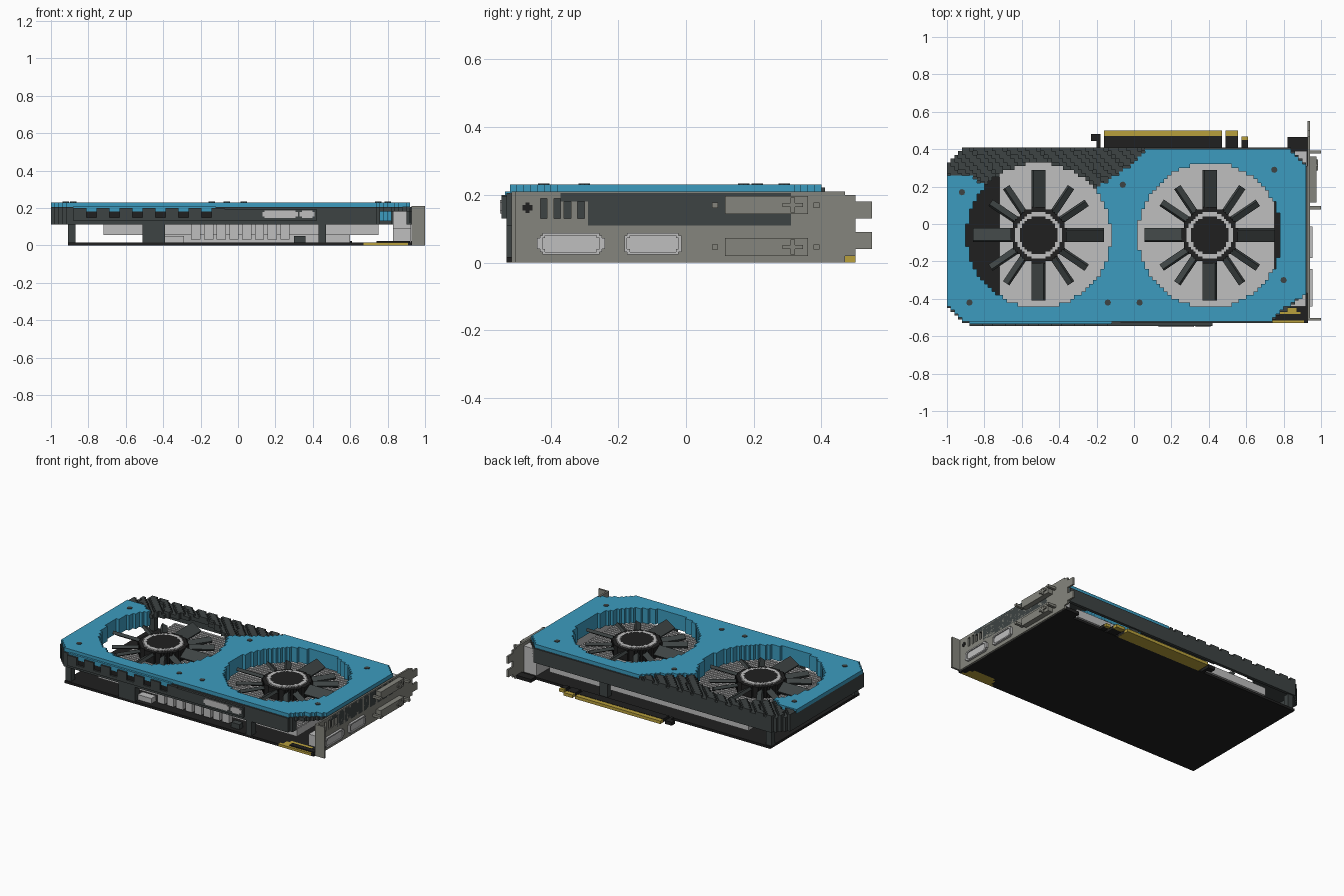
import bpy, bmesh, math
from mathutils import Matrix, Vector

if "Cube" in bpy.data.objects:
    bpy.data.objects.remove(bpy.data.objects["Cube"])


def material(name, r, g, b):
    m = bpy.data.materials.new(name)
    m.use_nodes = True
    m.diffuse_color = (r, g, b, 1)
    m.node_tree.nodes["Principled BSDF"].inputs["Base Color"].default_value = (r, g, b, 1)
    return m


BLUE = material("blue", .045, .33, .52)
DARK = material("dark grey", .047, .056, .056)
BLACK = material("black", .014, .014, .014)
LIGHT = material("light grey", .52, .52, .52)
STEEL = material("bracket grey", .235, .235, .205)
GOLD = material("gold", .48, .35, .045)


def finish(name, mat, bm):
    bmesh.ops.recalc_face_normals(bm, faces=bm.faces[:])
    mesh = bpy.data.meshes.new(name)
    bm.to_mesh(mesh)
    bm.free()
    mesh.materials.append(mat)
    obj = bpy.data.objects.new(name, mesh)
    bpy.context.collection.objects.link(obj)
    return obj


def add_box(bm, x, y, z, turn=Matrix()):
    size = Matrix.Diagonal((x[1] - x[0], y[1] - y[0], z[1] - z[0], 1))
    centre = Vector((sum(x) / 2, sum(y) / 2, sum(z) / 2))
    bmesh.ops.create_cube(bm, size=1, matrix=turn @ Matrix.Translation(centre) @ size)


def boxes(name, mat, *items):
    bm = bmesh.new()
    for item in items:
        add_box(bm, *item)
    return finish(name, mat, bm)


def slab(name, mat, inside, us, vs, lo, hi, cell=.02, sideways=False):
    """Stepped plate: every grid cell that passes the rule, extruded lo..hi."""
    bm = bmesh.new()
    corners = {}

    def vert(i, j):
        if (i, j) not in corners:
            u, v = us[0] + i * cell, vs[0] + j * cell
            corners[i, j] = bm.verts.new((lo, u, v) if sideways else (u, v, lo))
        return corners[i, j]

    for i in range(round((us[1] - us[0]) / cell)):
        for j in range(round((vs[1] - vs[0]) / cell)):
            if inside(us[0] + (i + .5) * cell, vs[0] + (j + .5) * cell):
                bm.faces.new((vert(i, j), vert(i + 1, j), vert(i + 1, j + 1), vert(i, j + 1)))
    grown = bmesh.ops.extrude_face_region(bm, geom=bm.faces[:])["geom"]
    shift = Vector((hi - lo, 0, 0) if sideways else (0, 0, hi - lo))
    bmesh.ops.translate(bm, vec=shift, verts=[g for g in grown if isinstance(g, bmesh.types.BMVert)])
    return finish(name, mat, bm)


def in_poly(poly, x, y):
    hit = False
    for (ax, ay), (bx, by) in zip(poly, poly[1:] + poly[:1]):
        if (ay > y) != (by > y) and x < ax + (y - ay) * (bx - ax) / (by - ay):
            hit = not hit
    return hit


FANS = {"left": (-.51, -.06), "right": (.405, -.06)}
HOLE, RIM = .385, .407
WIDE, DEEP = (-1, .94), (-.53, .41)
SHROUD = [(-1, -.44), (-.9, -.53), (.73, -.53), (.93, -.36), (.93, .31), (.84, .41), (-.9, .41), (-1, .32)]
COVER = [(-1, -.44), (-.9, -.52), (.73, -.52), (.82, -.44), (.92, -.37), (.92, .31), (.83, .4),
         (.07, .4), (0, .32), (-.1, .26), (-.2, .19), (-.5, 0), (-.86, .25), (-1, .26)]


def near_fan(x, y, r):
    return any(math.hypot(x - cx, y - cy) < r for cx, cy in FANS.values())


def shroud(x, y):
    return in_poly(SHROUD, x, y)


def cover(x, y):
    return in_poly(COVER, x, y) and not near_fan(x, y, HOLE)


def rim(x, y):
    return cover(x, y) and near_fan(x, y, RIM)


def wall(x, y):
    d = .022
    return shroud(x, y) and not all(shroud(x + a, y + b) for a in (-d, d) for b in (-d, d))


def pad(x, y):
    return math.hypot((x - .79) / .115, (y + .53) / .09) < 1


# Circuit board with its gold pad and edge connector
slab("circuit_board", BLACK, lambda x, y: not pad(x, y), (-.91, .93), DEEP, 0, .016)
slab("gold_pad", GOLD, pad, (.65, .93), (-.53, -.41), 0, .016)
boxes("pad_cover", BLACK, ((.74, .92), (-.515, -.48), (.016, .022)))
boxes("connector_base", BLACK, ((-.16, .47), (.41, .47), (.002, .022)), ((.49, .555), (.41, .47), (.002, .022)),
      ((.575, .61), (.41, .45), (.002, .022)), ((-.2, -.18), (.41, .48), (0, .022)),
      ((-.23, -.18), (.445, .48), (0, .022)), ((.82, .93), (.41, .465), (0, .022)))
boxes("connector_contacts", GOLD, ((-.16, .47), (.47, .5), (0, .02)), ((.49, .555), (.47, .5), (0, .02)),
      ((.575, .61), (.45, .468), (0, .02)), ((-.16, .47), (.41, .47), (0, .002)))

# Heatsink with long ribs, and the small parts on the board
ribs = [((-.72, .75), (-.45 + i * .025, -.435 + i * .025), (.1, .11)) for i in range(33)]
boxes("heatsink", LIGHT, ((-.72, .75), (-.45, .37), (.055, .102)), *ribs)
boxes("coils", LIGHT, *[((-.25 + i * .068, -.2 + i * .068), (-.49, -.45), (.03, .11)) for i in range(8)],
      ((-.39, -.29), (-.5, -.45), (.016, .05)))
boxes("heatsink_core", LIGHT, ((-.5, .6), (-.35, .3), (.016, .055)))
boxes("port_bodies", LIGHT, ((.83, .925), (.11, .39), (.016, .19)), ((.83, .925), (-.44, -.02), (.016, .09)))
boxes("supports", DARK, ((-.91, -.87), (-.52, -.48), (.016, .11)), ((-.51, -.39), (-.53, -.48), (.016, .11)),
      ((.43, .47), (-.53, -.48), (.016, .11)), ((.3, .36), (-.5, -.46), (.016, .05)),
      ((.3, .36), (.36, .4), (.016, .11)), ((-.91, -.87), (.36, .4), (.016, .11)))

# Shroud: outer wall, lid, blue cover and fan rims
slab("shroud_wall", DARK, lambda x, y: wall(x, y) and not (x > .75 and y < -.3), WIDE, DEEP, .11, .2)
slab("shroud_lid", DARK, lambda x, y: shroud(x, y) and not near_fan(x, y, HOLE) and not rim(x, y),
     WIDE, DEEP, .18, .205)
slab("ridges", DARK, lambda x, y: shroud(x, y) and y > .1 and x < .07 and not cover(x, y)
     and not near_fan(x, y, HOLE) and (x + y) % .09 < .055, WIDE, DEEP, .205, .222)
slab("blue_cover", BLUE, cover, (-1, .92), (-.52, .4), .205, .23)
slab("fan_rims", BLUE, rim, (-1, .92), (-.52, .4), .13, .205)
screws = [(-.92, .17), (-.06, .21), (.75, .29), (.8, -.3), (.03, -.42), (-.14, -.42), (-.88, -.42)]
bm = bmesh.new()
for x, y in screws:
    bmesh.ops.create_cone(bm, cap_ends=True, segments=8, radius1=.017, radius2=.017, depth=.006,
                          matrix=Matrix.Translation((x, y, .23)))
finish("cover_screws", DARK, bm)

# Front side: strip, teeth with blue gaps, and pale plates
boxes("front_strip", DARK, ((-.12, .42), (-.545, -.53), (.13, .195)), ((-.88, -.12), (-.545, -.53), (.13, .15)))
boxes("front_teeth", DARK, *[((-.88 + i * .123, -.81 + i * .123), (-.545, -.53), (.15, .2)) for i in range(7)])
boxes("front_openings", BLACK, ((-.88, -.12), (-.534, -.53), (.15, .18)))
boxes("front_skirt", BLUE, ((-.88, -.12), (-.534, -.52), (.18, .21)))
for label, x0, x1 in (("long", .13, .32), ("short", .33, .41)):
    boxes(label + "_front_plate", LIGHT, ((x0, x1), (-.55, -.545), (.153, .177)),
          ((x0 + .012, x1 - .012), (-.55, -.545), (.145, .185)))


# Fans: hub, pale ring, collar and tilted blades
def disc(name, mat, centre, inner, outer, lo, hi):
    cx, cy = centre
    span = .2
    slab(name, mat, lambda x, y: inner <= math.hypot(x - cx, y - cy) < outer,
         (cx - span, cx + span), (cy - span, cy + span), lo, hi, .0125)


for side, centre in FANS.items():
    disc(side + "_fan_hub", BLACK, centre, 0, .1, .12, .203)
    disc(side + "_fan_ring", LIGHT, centre, .1, .124, .12, .203)
    disc(side + "_fan_collar", BLACK, centre, .124, .15, .12, .195)
    bm = bmesh.new()
    for quarter in range(4):
        for angle, reach, half in ((0, .35, .038), (34, .31, .018), (56, .31, .018)):
            spin = Matrix.Rotation(math.radians(angle + 90 * quarter), 4, "Z")
            tilt = Matrix.Rotation(math.radians(32), 4, "X")
            place = Matrix.Translation((*centre, .165)) @ spin @ tilt
            add_box(bm, (.13, reach), (-half, half), (-.01, .01), place)
    finish(side + "_fan_blades", DARK, bm)


# Rear bracket with vent slots and mounting tabs
def bracket(y, z):
    if y > .5:
        return .04 < z < .09 or .13 < z < .18
    if y > .465:
        return .02 < z < .2
    return not (-.432 < y < .05 and .13 < z < .195 and (y + .432) % .038 < .019)


slab("bracket", STEEL, bracket, (-.51, .55), (0, .21), .928, .94, .01, True)
boxes("bracket_flange", STEEL, ((.93, 1), (-.515, -.503), (0, .21)))
boxes("vent_backing", DARK, ((.918, .922), (-.44, .06), (.12, .2)))
boxes("bracket_cross", BLACK, ((.938, .942), (-.483, -.453), (.154, .17)), ((.938, .942), (-.474, -.462), (.146, .178)))

# Sockets on the bracket
for label, mid in (("first", -.34), ("second", -.098)):
    half = .1 if label == "first" else .088

    def socket(y, z, grow=0):
        return abs(y - mid) < half - grow and abs(z - .056) < .036 - grow and \
            abs(y - mid) + abs(z - .056) < half + .014 - grow

    slab(label + "_socket_rim", LIGHT, lambda y, z: socket(y, z) and not socket(y, z, .015),
         (mid - .1, mid + .1), (.016, .096), .94, .955, .008, True)
    slab(label + "_socket_plug", LIGHT, lambda y, z: socket(y, z, .015),
         (mid - .1, mid + .1), (.016, .096), .94, .948, .008, True)
for label, z in (("upper", .17), ("lower", .046)):
    boxes(label + "_wide_port", STEEL, ((.94, .975), (.115, .36), (z - .026, z + .026)),
          ((.975, .983), (.285, .345), (z - .006, z + .006)), ((.975, .983), (.308, .322), (z - .022, z + .022)),
          *[((.94, 1), (y - .009, y + .009), (z - .008, z + .008)) for y in (.086, .385)])
